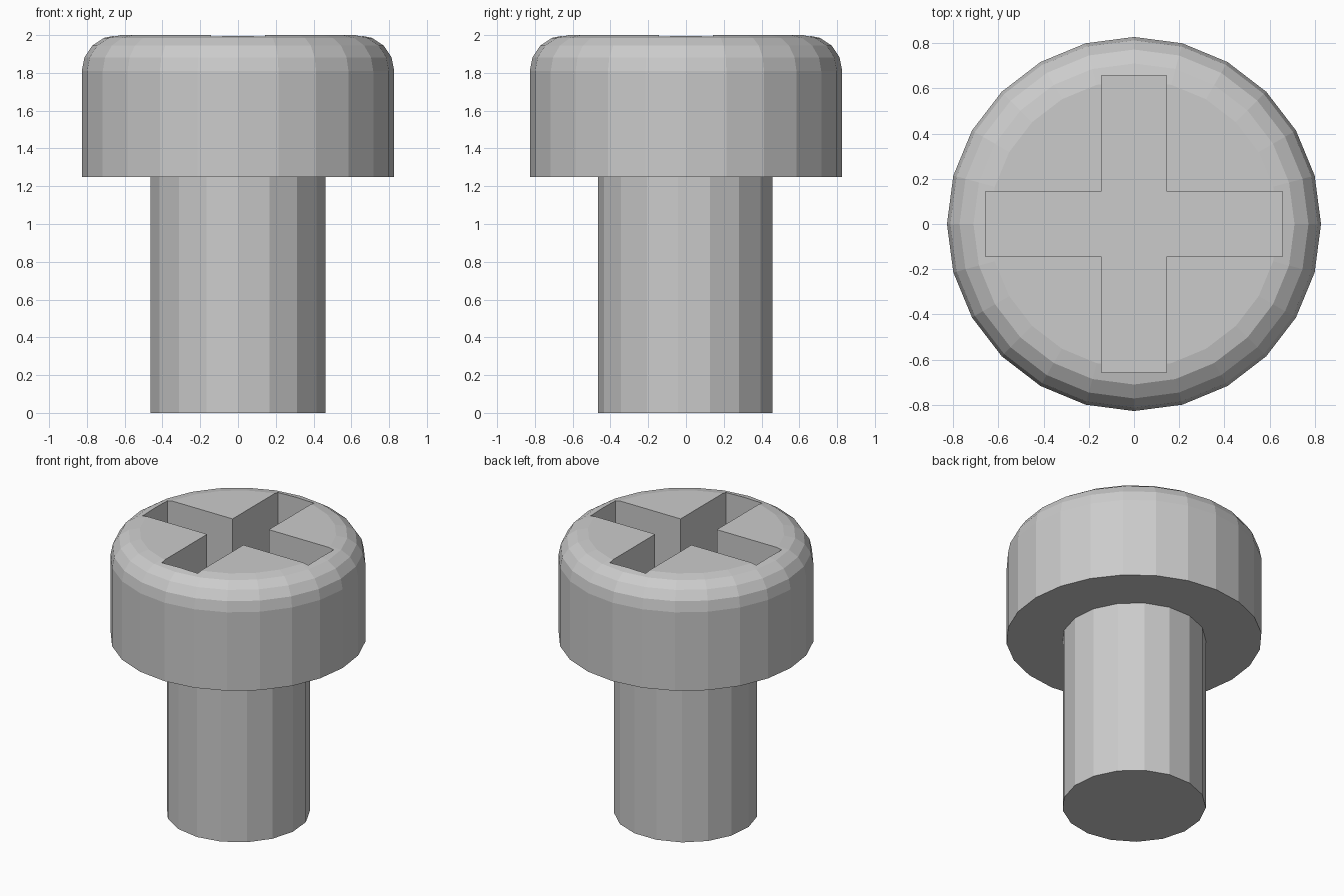
import bpy, bmesh
from math import sin, cos, pi

if "Cube" in bpy.data.objects:
    bpy.data.objects.remove(bpy.data.objects["Cube"])


def lathe(name, profile, sides):
    """Closed flat-sided solid from (radius, z) points, one vertex facing -y."""
    bm = bmesh.new()
    rings = []
    for r, z in profile:
        angles = [2 * pi * i / sides - pi / 2 for i in range(sides)]
        rings.append([bm.verts.new((r * cos(a), r * sin(a), z)) for a in angles])
    for low, high in zip(rings, rings[1:]):
        for i in range(sides):
            j = (i + 1) % sides
            bm.faces.new((low[i], low[j], high[j], high[i]))
    bm.faces.new(rings[0][::-1])
    bm.faces.new(rings[-1])
    mesh = bpy.data.meshes.new(name)
    bm.to_mesh(mesh)
    bm.free()
    obj = bpy.data.objects.new(name, mesh)
    bpy.context.collection.objects.link(obj)
    return obj


# Shank
lathe("shank", [(0.465, 0), (0.465, 1.25)], 17)

# Head with a rounded upper rim
R, FILLET, STEPS = 0.827, 0.19, 4
rim = [(R - FILLET + FILLET * cos(t * pi / 2 / STEPS),
        2 - FILLET + FILLET * sin(t * pi / 2 / STEPS)) for t in range(STEPS + 1)]
head = lathe("head", [(R, 1.25)] + rim, 24)

# Cross-shaped driver recess: one plus-shaped outline, extruded
W, L, FLOOR = 0.143, 0.656, 1.6
quarter = [(L, -W), (L, W), (W, W)]
outline = []
for k in range(4):
    c, s = (1, 0, -1, 0)[k], (0, 1, 0, -1)[k]
    outline += [(x * c - y * s, x * s + y * c) for x, y in quarter]
bm = bmesh.new()
base = bm.faces.new([bm.verts.new((x, y, FLOOR)) for x, y in outline])
ext = bmesh.ops.extrude_face_region(bm, geom=[base])
bmesh.ops.translate(bm, vec=(0, 0, 0.6),
                    verts=[v for v in ext["geom"] if isinstance(v, bmesh.types.BMVert)])
bmesh.ops.recalc_face_normals(bm, faces=bm.faces)
mesh = bpy.data.meshes.new("recess_cutter")
bm.to_mesh(mesh)
bm.free()
cutter = bpy.data.objects.new("recess_cutter", mesh)
bpy.context.collection.objects.link(cutter)
cutter.hide_render = True
cutter.display_type = 'WIRE'

cut = head.modifiers.new("recess", 'BOOLEAN')
cut.operation = 'DIFFERENCE'
cut.solver = 'EXACT'
cut.object = cutter
